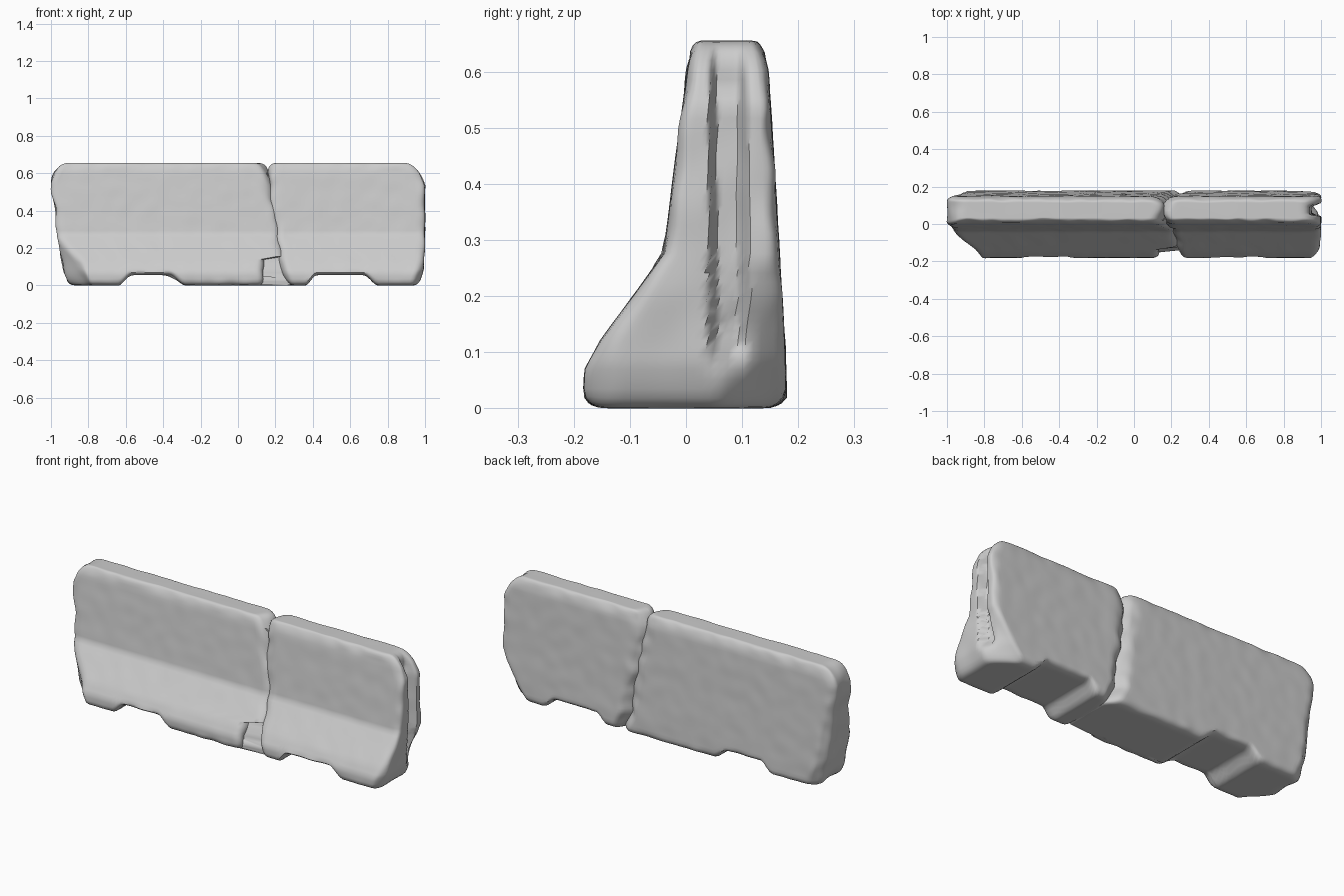
import bpy, bmesh, math
from mathutils import Vector, noise

if "Cube" in bpy.data.objects:
    bpy.data.objects.remove(bpy.data.objects["Cube"])

HEIGHT = 0.655
FRONT = [(0, -.183), (.07, -.18), (.12, -.153), (.275, -.04), (.6, .002), (.655, .014)]
BACK = [(0, .18), (.1, .177), (.6, .147), (.655, .133)]
LEFT_END = [(0, -.9), (.06, -.925), (.2, -.955), (.4, -.98), (.56, -1.0), (.6, -.985), (.655, -.94)]
RIGHT_END = [(0, .965), (.08, .993), (.2, 1.0), (.54, 1.0), (.6, .975), (.655, .93)]
CRACK_L = [(0, .28), (.1, .235), (.2, .22), (.4, .185), (.5, .16), (.6, .135), (.655, .115)]
CRACK_R = [(0, .285), (.1, .24), (.25, .22), (.4, .187), (.5, .185), (.58, .182), (.655, .2)]
NOTCHES = [(-.64, -.57, -.37, -.28), (.36, .42, .67, .75)]


def interp(table, z):
    for (z0, a), (z1, b) in zip(table, table[1:]):
        if z <= z1:
            return a + (b - a) * max(0, (z - z0) / (z1 - z0))
    return table[-1][1]


def smooth(a, b, t):
    t = min(1, max(0, (t - a) / (b - a)))
    return t * t * (3 - 2 * t)


def rough(x, y, z, scale):
    return noise.noise(Vector((x, y, z)) * scale)


def bulge(y, z):
    v = (y - interp(FRONT, z)) / (interp(BACK, z) - interp(FRONT, z))
    return max(0, 1 - (2 * v - 1) ** 2)


# End surfaces: x as a function of y and z
def left_end(y, z):
    x = interp(LEFT_END, z) + .1 * smooth(-.02, -.18, y) + .03 * smooth(.12, .17, y)
    return x + .012 * rough(1, y, z, 11)


def right_end(y, z):
    x = interp(RIGHT_END, z) - .02 * smooth(-.12, -.18, y)
    x -= .12 * max(0, 1 - z / .26) * smooth(.05, .17, y)
    groove = smooth(.04, .055, y) * smooth(.115, .09, y)
    x -= .05 * groove * smooth(.05, .14, z) * smooth(.66, .56, z)
    return x + .006 * (rough(2, y, z, 10) - .3)


def crack_left(y, z):
    x = interp(CRACK_L, z) + .03 * bulge(y, z) - .03 * smooth(.1, .17, y)
    x += .012 * rough(3, y, z, 14)
    if z < .15 and y < interp(FRONT, z) + .045:
        x = min(x, .135 + .01 * rough(4, y, z, 20))
    return x


def crack_right(y, z):
    x = interp(CRACK_R, z) - .03 * bulge(y, z) + .025 * smooth(.1, .17, y)
    return x + .012 * rough(3, y, z, 14)


def notch_height(x):
    return .055 * sum(smooth(a, b, x) * smooth(d, c, x) for a, b, c, d in NOTCHES)


# Rounded box shell warped onto the barrier profile
def make_block(name, end0, end1, length, radius=.03):
    size = Vector((length, .25, HEIGHT))
    counts = (int(length / .018), 24, 38)
    bm = bmesh.new()

    def warp(p):
        inner = Vector([min(max(c, radius), s - radius) for c, s in zip(p, size)])
        d = p - inner
        if d.length > 1e-6:
            p = inner + d.normalized() * radius
        u, v, z = p.x / size.x, p.y / size.y, p.z

        def depth(h):
            f = interp(FRONT, h)
            return f + v * (interp(BACK, h) - f)
        y = depth(z)
        a, b = end0(y, z), end1(y, z)
        x = a + u * (b - a)
        if z < .25:
            z += notch_height(x) * (1 - z / .25)
            y = depth(z)
        # Worn surface, strongest along edges
        edge = (abs(d.x) > .004) + (abs(d.y) > .004) + (abs(d.z) > .004)
        amount = .007 if edge > 1 else .002
        y += amount * rough(x, y, z, 13) * (1 if v < .5 else -1)
        z += amount * .5 * (rough(x, y, z + 5, 9) - .2) * (1 if z > .3 else -.5)
        return Vector((x, y, max(0, z)))

    for axis in range(3):
        i, j = [k for k in range(3) if k != axis]
        for side in (0, size[axis]):
            grid = []
            for s in range(counts[i] + 1):
                row = []
                for t in range(counts[j] + 1):
                    p = Vector((0, 0, 0))
                    p[axis] = side
                    p[i] = size[i] * s / counts[i]
                    p[j] = size[j] * t / counts[j]
                    row.append(bm.verts.new(warp(p)))
                grid.append(row)
            for r0, r1 in zip(grid, grid[1:]):
                for k in range(len(r0) - 1):
                    bm.faces.new((r0[k], r1[k], r1[k + 1], r0[k + 1]))
    bmesh.ops.remove_doubles(bm, verts=bm.verts, dist=.0004)
    bmesh.ops.recalc_face_normals(bm, faces=bm.faces)
    mesh = bpy.data.meshes.new(name)
    bm.to_mesh(mesh)
    bm.free()
    obj = bpy.data.objects.new(name, mesh)
    bpy.context.collection.objects.link(obj)
    bpy.context.view_layer.objects.active = obj
    obj.select_set(True)
    bpy.ops.object.shade_smooth_by_angle(angle=math.radians(50))
    obj.select_set(False)


make_block("barrier_long_piece", left_end, crack_left, 1.15)
make_block("barrier_short_piece", crack_right, right_end, .8)

# Bent reinforcing wires exposed in the crack
for n, (y, z) in enumerate([(.03, .59), (.06, .55), (.09, .51), (.05, .47)]):
    curve = bpy.data.curves.new("reinforcing_wire", 'CURVE')
    curve.dimensions = '3D'
    curve.bevel_depth = .003
    curve.bevel_resolution = 1
    spline = curve.splines.new('POLY')
    path = [(.12, y, z), (.155, y - .01, z + .01), (.17, y + .01, z - .03), (.22, y, z - .02)]
    spline.points.add(len(path) - 1)
    for pt, co in zip(spline.points, path):
        pt.co = (*co, 1)
    wire = bpy.data.objects.new(f"reinforcing_wire_{n + 1}", curve)
    bpy.context.collection.objects.link(wire)
